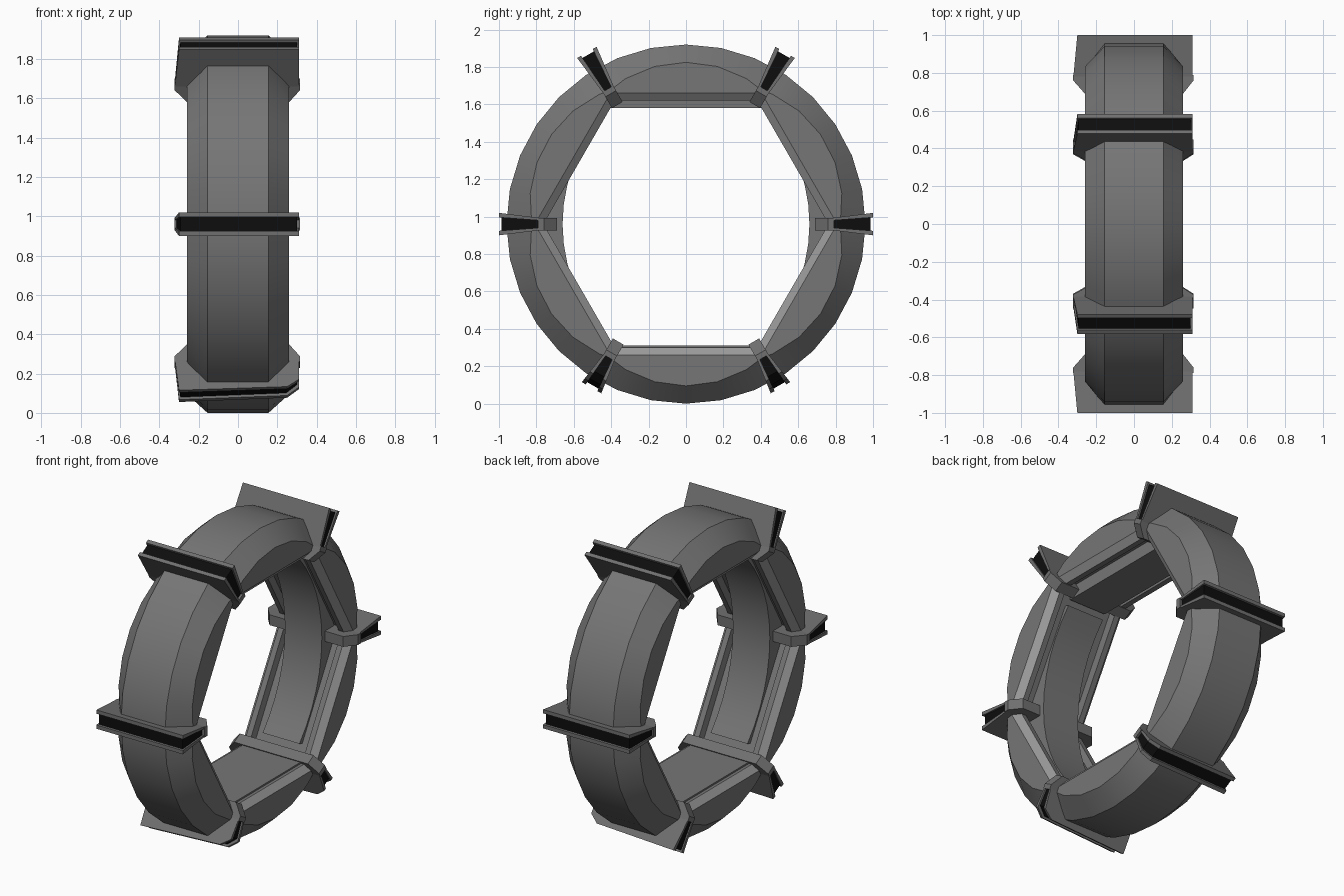
import bpy, bmesh
from math import sin, cos, pi, radians

old = bpy.data.objects.get("Cube")
if old:
    bpy.data.objects.remove(old, do_unlink=True)

CENTRE_Z = 0.96


def material(name, value):
    m = bpy.data.materials.new(name)
    m.use_nodes = True
    colour = (value, value, value, 1)
    m.diffuse_color = colour
    m.node_tree.nodes["Principled BSDF"].inputs["Base Color"].default_value = colour
    return m


GREY = material("body grey", 0.18)
TRIM = material("light grey trim", 0.33)
STEEL = material("bracket grey", 0.16)
BLACK = material("groove black", 0.004)


def place(x, r, t, a):
    """Point at radius r and sideways offset t on the spoke at angle a."""
    return (x, r * cos(a) - t * sin(a), CENTRE_Z + r * sin(a) + t * cos(a))


def finish(bm, name, mats, smooth=False):
    bmesh.ops.recalc_face_normals(bm, faces=bm.faces)
    mesh = bpy.data.meshes.new(name)
    bm.to_mesh(mesh)
    bm.free()
    for m in mats:
        mesh.materials.append(m)
    ob = bpy.data.objects.new(name, mesh)
    bpy.context.collection.objects.link(ob)
    if smooth:
        bpy.ops.object.select_all(action="DESELECT")
        ob.select_set(True)
        bpy.context.view_layer.objects.active = ob
        bpy.ops.object.shade_smooth_by_angle(angle=radians(25))
    return ob


def loft(bm, loops, closed=False):
    """Skin matching point loops, capping the ends unless the loft is closed."""
    rings = [[bm.verts.new(p) for p in loop] for loop in loops]
    n = len(rings[0])
    faces = []
    pairs = list(zip(rings, rings[1:]))
    if closed:
        pairs.append((rings[-1], rings[0]))
    else:
        bm.faces.new(rings[0])
        bm.faces.new(rings[-1])
    for a, b in pairs:
        for i in range(n):
            j = (i + 1) % n
            faces.append((i, bm.faces.new((a[i], a[j], b[j], b[i]))))
    return faces


def outer_radius(a, r):
    step = pi / 16
    return r * cos(step / 2) / cos(a % step - step / 2)


def hexagon(a, apothem):
    return apothem / cos(a % (pi / 3) - pi / 6)


# Ring body: faceted round outside, hexagonal inside with a channel
angles = sorted({round(i * pi / 16, 5) for i in range(32)}
                | {round(i * pi / 3, 5) for i in range(6)})
loops = []
for a in angles:
    off = abs(a % (pi / 3) - pi / 6) / (pi / 6)
    half = [(0.155, outer_radius(a, 0.96)),
            (0.26, outer_radius(a, 0.865 - 0.04 * off ** 2)),
            (0.26, hexagon(a, 0.70)),
            (0.225, hexagon(a, 0.66)),
            (0.19, hexagon(a, 0.66)),
            (0.18, hexagon(a, 0.70))]
    section = half + [(-x, r) for x, r in reversed(half)]
    loops.append([place(x, r, 0, a) for x, r in section])
bm = bmesh.new()
for i, face in loft(bm, loops, closed=True):
    face.material_index = 1 if i in (2, 8) else 0
finish(bm, "ring_body", [GREY, TRIM], smooth=True)


# Inner liners: outlines in the ring plane, extruded across the width
def liner(name, outline, width, smooth=False):
    bm = bmesh.new()
    loft(bm, [[(x, y, CENTRE_Z + z) for y, z in outline] for x in (-width, width)])
    finish(bm, name, [GREY], smooth)


liner("top_liner", [(-0.42, 0.62), (0.42, 0.62), (0.42, 0.74), (-0.42, 0.74)], 0.13)
liner("bottom_liner", [(-0.37, -0.65), (0.37, -0.65), (0.37, -0.74), (-0.37, -0.74)], 0.205)
for side, name in ((1, "rear_liner"), (-1, "front_liner")):
    arc = [radians(-42 + 7 * i) for i in range(13)]
    outline = [(side * (0.88 * cos(a) - 0.22), 0.88 * sin(a)) for a in arc]
    outline += [(side * y, z) for y, z in ((0.52, 0.62), (0.8, 0), (0.52, -0.62))]
    liner(name, outline, 0.13, smooth=True)


# Brackets: an inner block, two flared flanges and a dark core between them
def slab(bm, outline, a, low, high):
    """Extrude an (x, r) outline between two offsets that vary with r."""
    loft(bm, [[place(x, r, f(r), a) for x, r in outline] for f in (low, high)])


def bracket(name, degrees, r0, r1, drop):
    a = radians(degrees)
    base = r0 + 0.10

    def flare(inner, outer):
        return lambda r: inner + (outer - inner) * (r - base) / (r1 - base)

    outside, inside = flare(0.034, 0.06), flare(0.02, 0.036)

    def neg(f):
        return lambda r: -f(r)

    block = [(-0.322, base), (0.315, base), (0.315, r0 + 0.07),
             (0.26, r0), (-0.26, r0), (-0.322, r0 + 0.07)]
    plate = [(-0.322, base - 0.02), (-0.30, r1), (0.25, r1 - drop / 3),
             (0.31, r1 - drop), (0.31, base - 0.02)]
    core = [(-0.312, base), (-0.293, r1 - 0.014), (0.245, r1 - 0.014 - drop / 3),
            (0.30, r1 - 0.014 - drop), (0.30, base)]
    bm = bmesh.new()
    slab(bm, block, a, lambda r: -0.033, lambda r: 0.033)
    slab(bm, plate, a, inside, outside)
    slab(bm, plate, a, neg(outside), neg(inside))
    finish(bm, name + "_bracket", [STEEL])
    bm = bmesh.new()
    slab(bm, core, a, neg(inside), inside)
    finish(bm, name + "_groove", [BLACK])


for name, degrees, r0, r1, drop in (
        ("rear", 0, 0.69, 1.0, 0),
        ("upper_rear", 60, 0.735, 1.06, 0),
        ("upper_front", 120, 0.735, 1.06, 0),
        ("front", 180, 0.69, 1.0, 0),
        ("lower_front", 240, 0.725, 1.01, 0.07),
        ("lower_rear", 300, 0.725, 1.01, 0.07)):
    bracket(name, degrees, r0, r1, drop)
